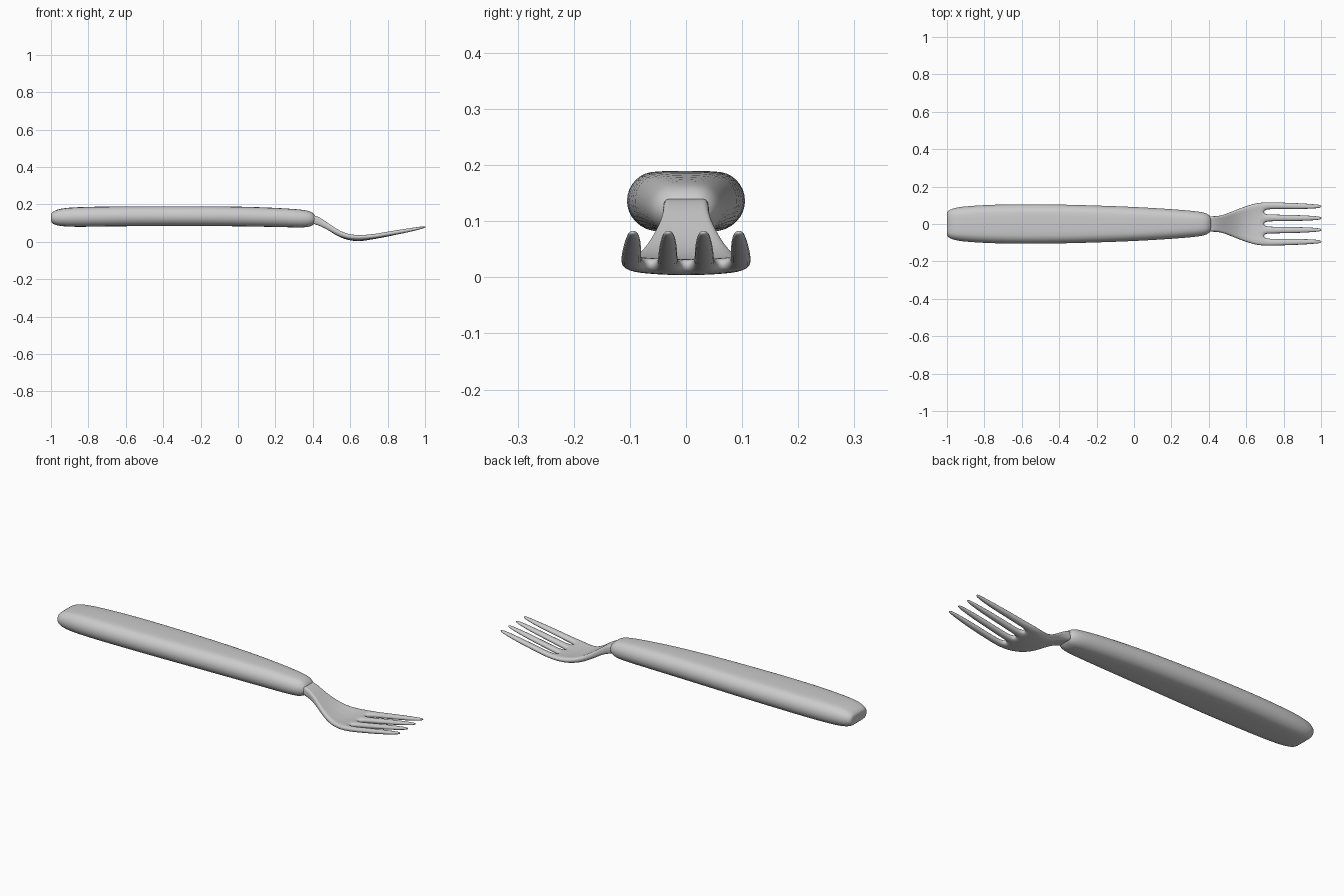
import bpy, bmesh, math

if "Cube" in bpy.data.objects:
    bpy.data.objects.remove(bpy.data.objects["Cube"])


def finish(bm, name, levels):
    bmesh.ops.recalc_face_normals(bm, faces=bm.faces)
    for f in bm.faces:
        f.smooth = True
    me = bpy.data.meshes.new(name)
    bm.to_mesh(me)
    bm.free()
    ob = bpy.data.objects.new(name, me)
    bpy.context.collection.objects.link(ob)
    mod = ob.modifiers.new("smooth", 'SUBSURF')
    mod.levels = mod.render_levels = levels
    return ob


# Handle: stadium-shaped sections lofted along x (x, half width, z low, z high)
stations = [(-1.0, .058, .112, .145), (-.998, .066, .104, .153), (-.985, .078, .092, .165),
            (-.95, .090, .083, .178), (-.88, .098, .079, .185), (-.75, .105, .081, .188),
            (-.6, .107, .083, .190), (-.4, .106, .084, .190), (-.2, .100, .084, .190),
            (0, .093, .083, .189), (.2, .081, .079, .182), (.32, .071, .076, .174),
            (.37, .064, .077, .168), (.393, .055, .084, .160), (.407, .044, .094, .147),
            (.414, .034, .102, .137)]
bm = bmesh.new()
rings = []
N = 8
for x, hw, lo, hi in stations:
    r, zc = (hi - lo) / 2, (hi + lo) / 2
    flat = max(hw - r, .004)
    ring = []
    for side in (1, -1):
        for i in range(N + 1):
            a = math.pi * i / N - math.pi / 2
            ring.append(bm.verts.new((x, side * (flat + r * math.cos(a)),
                                      zc + side * r * math.sin(a))))
    rings.append(ring)
for a, b in zip(rings, rings[1:]):
    for i in range(len(a)):
        j = (i + 1) % len(a)
        bm.faces.new((a[i], a[j], b[j], b[i]))
bm.faces.new(rings[0])
bm.faces.new(rings[-1])
finish(bm, "handle", 1)

# Fork head: plate cage, 7 strips wide, the three gap strips left open past the roots
# (x, z centre, thickness, half width, tine width, edge lift)
rows = [(.39, .122, .050, .043, 0, 0), (.43, .112, .046, .041, 0, 0),
        (.47, .089, .038, .046, 0, 0), (.52, .054, .034, .066, 0, .002),
        (.57, .028, .030, .086, 0, .005), (.62, .017, .028, .104, 0, .008),
        (.66, .017, .027, .114, 0, .008), (.695, .021, .027, .117, .042, .006),
        (.74, .028, .027, .117, .038, .004), (.82, .044, .026, .115, .036, .002),
        (.91, .061, .023, .111, .032, 0), (.98, .075, .015, .105, .022, 0),
        (1.004, .080, .009, .101, .012, 0)]
ROOT = 7
bm = bmesh.new()
top, bot = [], []
for x, z, t, hw, tw, lift in rows:
    tw = tw or hw * .36
    ys = []
    for k in range(4):
        c = (hw - tw / 2) * (2 * k / 3 - 1)
        ys += [c - tw / 2, c + tw / 2]
    zs = [z + lift * (y / hw) ** 2 for y in ys]
    top.append([bm.verts.new((x, y, q + t / 2)) for y, q in zip(ys, zs)])
    bot.append([bm.verts.new((x, y, q - t / 2)) for y, q in zip(ys, zs)])


def solid(i, j):
    return 0 <= i < len(rows) - 1 and 0 <= j < 7 and (i < ROOT or j % 2 == 0)


for i in range(len(rows) - 1):
    for j in range(7):
        if not solid(i, j):
            continue
        c = [(i, j), (i + 1, j), (i + 1, j + 1), (i, j + 1)]
        bm.faces.new([top[a][b] for a, b in c])
        bm.faces.new([bot[a][b] for a, b in reversed(c)])
        # close the rim wherever the neighbouring cell is open
        for n, (di, dj) in enumerate([(0, -1), (1, 0), (0, 1), (-1, 0)]):
            if not solid(i + di, j + dj):
                (a, b), (p, q) = c[n], c[(n + 1) % 4]
                bm.faces.new((top[a][b], bot[a][b], bot[p][q], top[p][q]))
finish(bm, "fork_head", 2)
